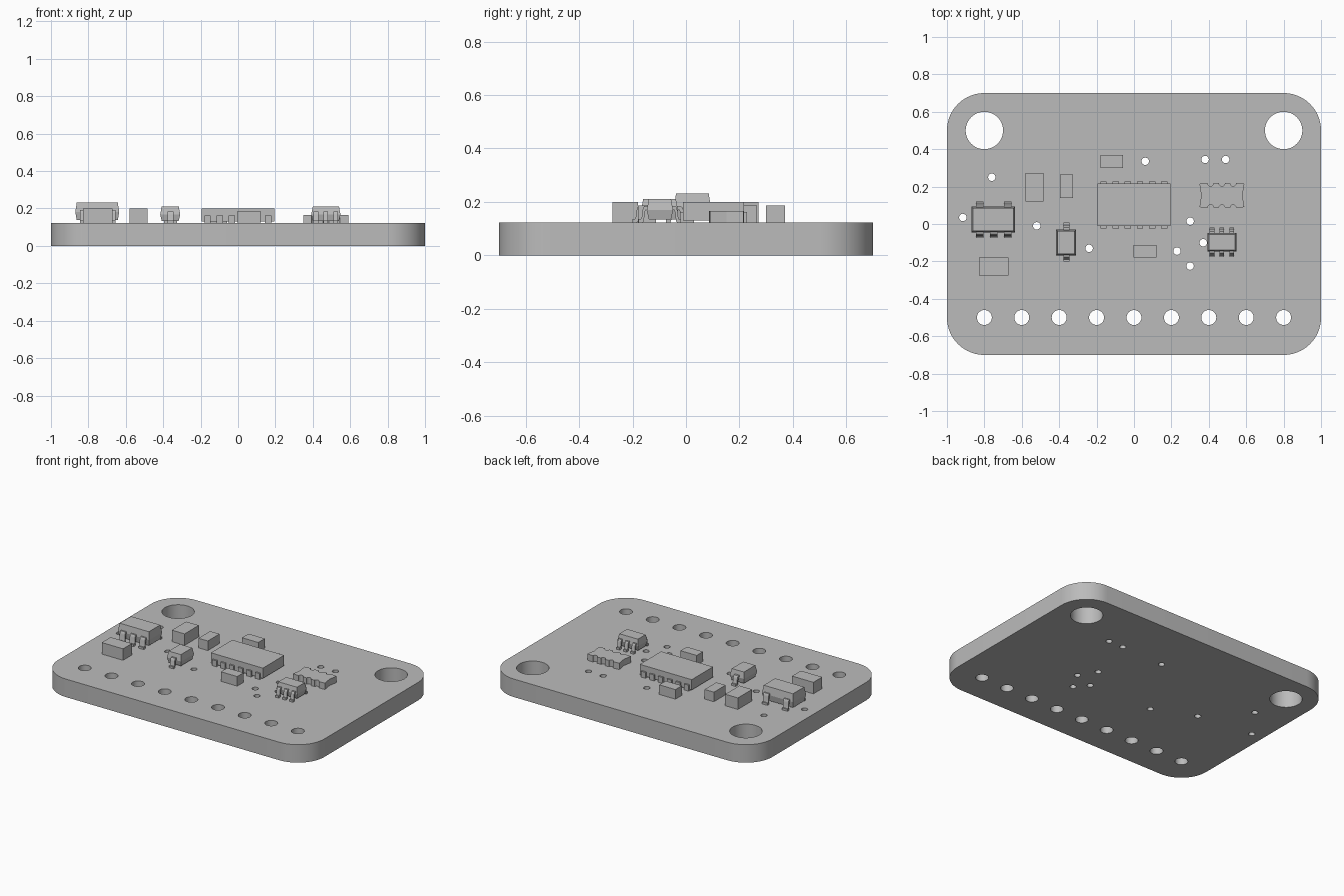
import bpy, bmesh, math

cube = bpy.data.objects.get("Cube")
if cube:
    bpy.data.objects.remove(cube, do_unlink=True)

TOP = 0.122  # upper surface of the board

grey = bpy.data.materials.new("plain grey")
grey.use_nodes = True
colour = (0.5, 0.5, 0.5, 1)
grey.diffuse_color = colour
grey.node_tree.nodes["Principled BSDF"].inputs["Base Color"].default_value = colour


def finish(name, bm):
    bmesh.ops.recalc_face_normals(bm, faces=bm.faces)
    mesh = bpy.data.meshes.new(name)
    bm.to_mesh(mesh)
    bm.free()
    mesh.materials.append(grey)
    obj = bpy.data.objects.new(name, mesh)
    bpy.context.collection.objects.link(obj)
    return obj


def smooth(obj):
    bpy.ops.object.select_all(action="DESELECT")
    obj.select_set(True)
    bpy.context.view_layer.objects.active = obj
    bpy.ops.object.shade_smooth_by_angle(angle=math.radians(30))


def prism(bm, points, move):
    """Extrude a closed outline of 3D points along a vector."""
    face = bm.faces.new([bm.verts.new(p) for p in points])
    new = bmesh.ops.extrude_face_region(bm, geom=[face])["geom"]
    bmesh.ops.translate(bm, vec=move, verts=[g for g in new if isinstance(g, bmesh.types.BMVert)])


def block(bm, x0, x1, y0, y1, z0, z1, taper=0):
    """Box whose upper face is pulled in by the taper."""
    verts = bmesh.ops.create_cube(bm, size=1)["verts"]
    for v in verts:
        inset = taper if v.co.z > 0 else 0
        v.co = (x1 - inset if v.co.x > 0 else x0 + inset,
                y1 - inset if v.co.y > 0 else y0 + inset,
                z1 if v.co.z > 0 else z0)
    return verts


def arc(cx, cy, r, start, sweep, steps):
    return [(cx + r * math.cos(start + sweep * i / steps),
             cy + r * math.sin(start + sweep * i / steps)) for i in range(steps + 1)]


# Circuit board: rounded outline with mounting, pin and via holes
quarter = math.pi / 2
outline = []
for i, (sx, sy) in enumerate([(1, 1), (-1, 1), (-1, -1), (1, -1)]):
    outline += arc(sx * 0.8, sy * 0.5, 0.2, i * quarter, quarter, 16)
loops = [outline]
vias = [(-0.76, 0.25), (-0.915, 0.035), (-0.52, -0.01), (-0.24, -0.13), (0.06, 0.335),
        (0.38, 0.345), (0.49, 0.345), (0.3, 0.015), (0.37, -0.1), (0.23, -0.145), (0.3, -0.225)]
holes = [(s * 0.8, 0.5, 0.1, 48) for s in (-1, 1)]
holes += [(-0.8 + 0.2 * i, -0.5, 0.04, 32) for i in range(9)]
holes += [(x, y, 0.02, 20) for x, y in vias]
for x, y, r, steps in holes:
    loops.append(arc(x, y, r, 0, math.tau, steps)[:-1])

curve = bpy.data.curves.new("board_outline", "CURVE")
curve.dimensions = "2D"
curve.fill_mode = "BOTH"
curve.extrude = TOP / 2
for loop in loops:
    spline = curve.splines.new("POLY")
    spline.points.add(len(loop) - 1)
    for p, (x, y) in zip(spline.points, loop):
        p.co = (x, y, 0, 1)
    spline.use_cyclic_u = True
helper = bpy.data.objects.new("board_outline", curve)
bpy.context.collection.objects.link(helper)
bpy.context.view_layer.update()
bm = bmesh.new()
bm.from_mesh(helper.evaluated_get(bpy.context.evaluated_depsgraph_get()).to_mesh())
bpy.data.objects.remove(helper, do_unlink=True)
bmesh.ops.remove_doubles(bm, verts=bm.verts, dist=0.0001)
bmesh.ops.translate(bm, vec=(0, 0, TOP / 2), verts=bm.verts)
smooth(finish("circuit_board", bm))

# Plain rectangular chip parts
for name, x0, x1, y0, y1, top in [
        ("large_capacitor_rear", -0.58, -0.485, 0.12, 0.272, 0.2),
        ("large_capacitor_front", -0.83, -0.67, -0.275, -0.18, 0.2),
        ("small_resistor_centre", -0.395, -0.325, 0.14, 0.265, 0.187),
        ("small_resistor_rear", -0.18, -0.058, 0.3, 0.37, 0.187),
        ("small_resistor_front", -0.002, 0.12, -0.18, -0.112, 0.187)]:
    bm = bmesh.new()
    block(bm, x0, x1, y0, y1, TOP, top)
    finish(name, bm)

# Main sensor chip with pads along both long edges
bm = bmesh.new()
block(bm, -0.195, 0.195, -0.012, 0.217, TOP + 0.008, 0.2)
finish("main_chip", bm)
bm = bmesh.new()
for i in range(6):
    x = -0.163 + 0.065 * i
    for y0, y1 in ((-0.023, 0.03), (0.175, 0.228)):
        block(bm, x - 0.017, x + 0.017, y0, y1, TOP, 0.162)
finish("main_chip_pads", bm)

# Resistor network: slab with scalloped ends between its four elements
x0, x1, y0, y1 = 0.35, 0.59, 0.09, 0.215
pitch = (x1 - x0) / 4
front = [(x0, y0)]
for i in range(1, 4):
    front += arc(x0 + i * pitch, y0 - 0.003, 0.016, math.pi, -math.pi, 6)
front.append((x1, y0))
rear = [(x, y0 + y1 - y) for x, y in reversed(front)]
middle = (y0 + y1) / 2
points = front + [(x1 - 0.01, middle)] + rear + [(x0 + 0.01, middle)]
bm = bmesh.new()
prism(bm, [(x, y, TOP) for x, y in points], (0, 0, 0.165 - TOP))
finish("resistor_network", bm)


def gull_leg(bm, x, edge, tip, width, top):
    """Bent lead from the body edge down to the board."""
    length, t = tip - edge, 0.014
    foot = TOP + t
    profile = [(-0.6, top), (0.3, top), (0.45, top - 0.006), (0.55, top - 0.02),
               (0.62, foot + 0.008), (0.7, foot), (1, foot), (1, TOP), (0.5, TOP),
               (0.35, TOP + 0.006), (0.25, top - t - 0.01), (0.12, top - t), (-0.6, top - t)]
    prism(bm, [(x - width / 2, edge + u * length, z) for u, z in profile], (width, 0, 0))


# Leaded packages: tapered moulded body plus bent legs
for name, x0, x1, y0, y1, z0, top, front_legs, rear_legs, tips, width, leg_top in [
        ("regulator", -0.87, -0.635, -0.045, 0.093, 0.138, 0.232,
         (-0.825, -0.75, -0.675), (-0.825, -0.675), (-0.075, 0.12), 0.04, 0.192),
        ("diode", -0.416, -0.309, -0.168, -0.03, 0.134, 0.211,
         (-0.362,), (-0.362,), (-0.2, 0.007), 0.032, 0.184),
        ("level_shifter", 0.392, 0.548, -0.147, -0.048, 0.134, 0.211,
         (0.417, 0.47, 0.523), (0.417, 0.47, 0.523), (-0.177, -0.018), 0.025, 0.184)]:
    bm = bmesh.new()
    waist = z0 + (top - z0) * 0.45
    block(bm, x0, x1, y0, y1, waist, top, 0.008)
    for v in block(bm, x0, x1, y0, y1, z0, waist):
        if v.co.z < waist - 0.001:
            v.co.x += 0.008 if v.co.x < (x0 + x1) / 2 else -0.008
            v.co.y += 0.008 if v.co.y < (y0 + y1) / 2 else -0.008
    finish(name + "_body", bm)
    bm = bmesh.new()
    for x in front_legs:
        gull_leg(bm, x, y0, tips[0], width, leg_top)
    for x in rear_legs:
        gull_leg(bm, x, y1, tips[1], width, leg_top)
    smooth(finish(name + "_legs", bm))
